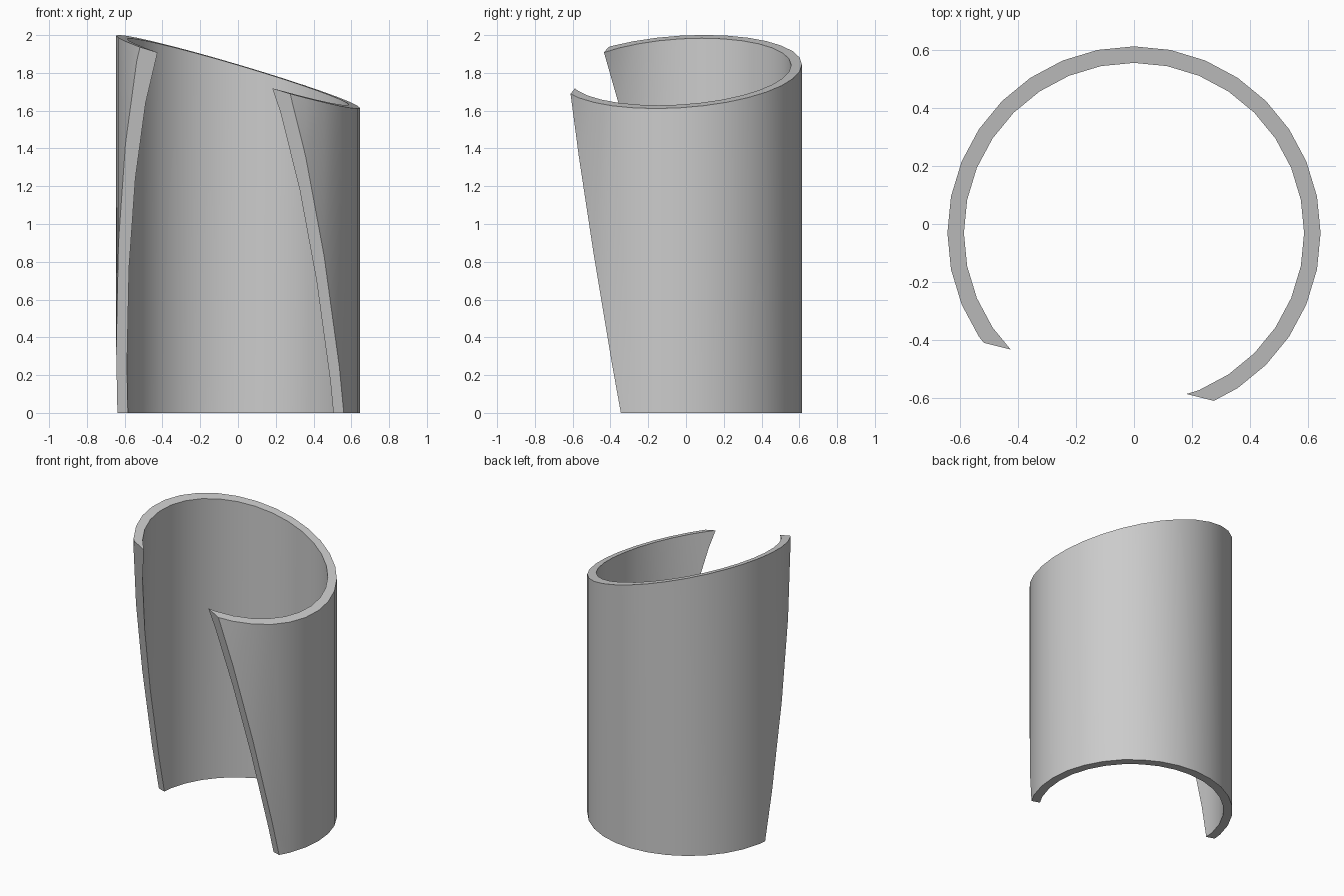
import bpy, bmesh, math
from mathutils import Vector

if "Cube" in bpy.data.objects:
    bpy.data.objects.remove(bpy.data.objects["Cube"])

SIDES = 32
R_OUT, R_IN = 0.645, 0.588
CY = -0.031


def top_height(x, y):
    # slanted rim plane
    return 1.806 - 0.296 * x + 0.06 * (y - CY)


bm = bmesh.new()


def ring(radius, top):
    verts = []
    for i in range(SIDES):
        a = 2 * math.pi * i / SIDES
        x, y = radius * math.cos(a), CY + radius * math.sin(a)
        verts.append(bm.verts.new((x, y, top_height(x, y) if top else 0)))
    return verts


# tube with a slanted top: walls, rim and base ring
loops = [ring(R_OUT, False), ring(R_OUT, True), ring(R_IN, True), ring(R_IN, False)]
for k in range(4):
    a, b = loops[k], loops[(k + 1) % 4]
    for i in range(SIDES):
        j = (i + 1) % SIDES
        bm.faces.new((a[i], a[j], b[j], b[i]))

# slanted front opening, both cut ends closed
bmesh.ops.bisect_plane(bm, geom=bm.verts[:] + bm.edges[:] + bm.faces[:], dist=1e-5,
                       plane_co=Vector((0, -0.167, 0)),
                       plane_no=Vector((0.318, 1, 0.211)).normalized(),
                       clear_inner=True)
bmesh.ops.holes_fill(bm, edges=[e for e in bm.edges if e.is_boundary], sides=0)
bmesh.ops.recalc_face_normals(bm, faces=bm.faces[:])

mesh = bpy.data.meshes.new("open_sleeve")
bm.to_mesh(mesh)
bm.free()
sleeve = bpy.data.objects.new("open_sleeve", mesh)
bpy.context.collection.objects.link(sleeve)

# smooth walls, sharp rims
bpy.context.view_layer.objects.active = sleeve
sleeve.select_set(True)
bpy.ops.object.shade_smooth_by_angle(angle=math.radians(30))
